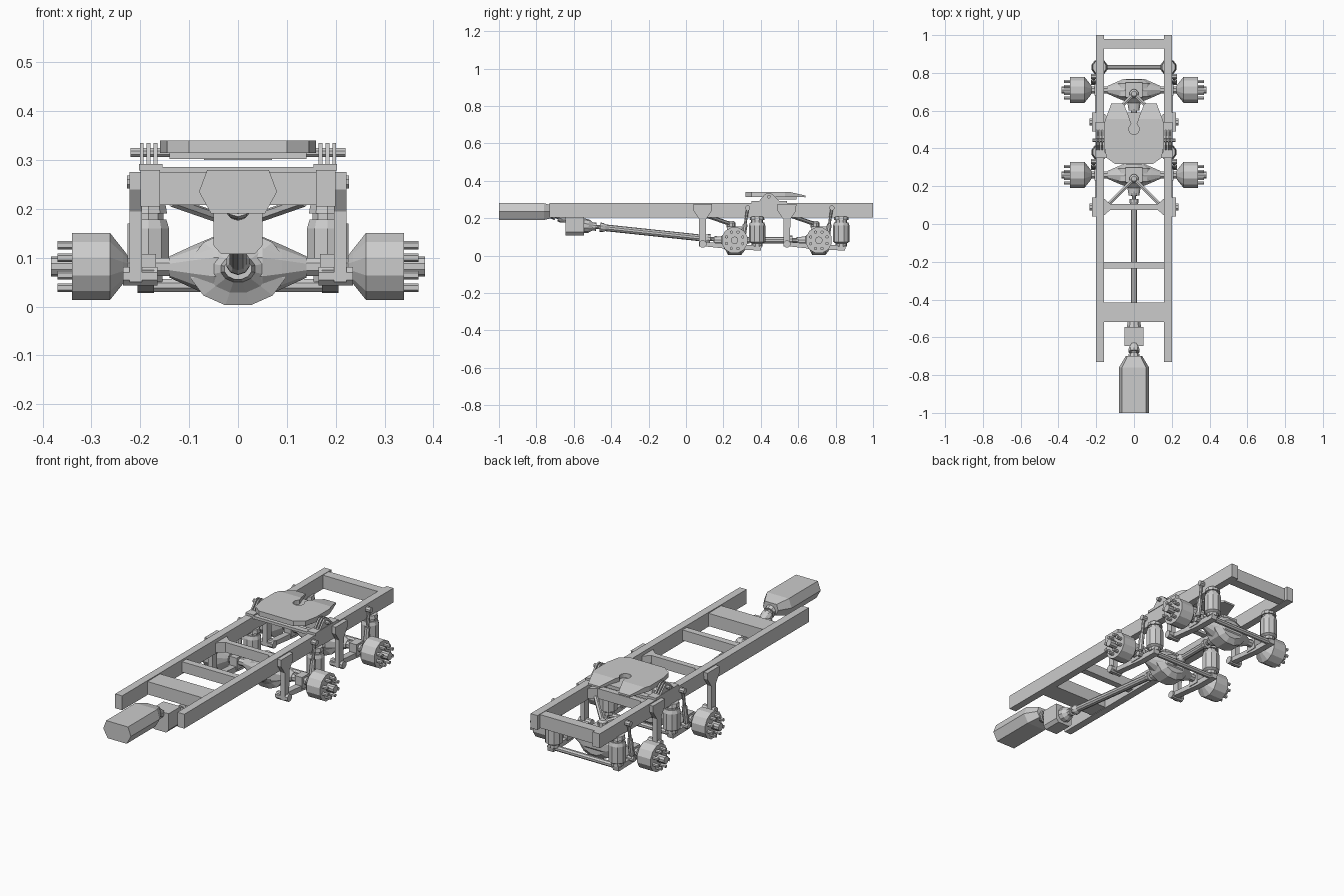
import bpy, bmesh, math
from mathutils import Vector

if "Cube" in bpy.data.objects:
    bpy.data.objects.remove(bpy.data.objects["Cube"])


def finish(name, bm):
    bmesh.ops.recalc_face_normals(bm, faces=bm.faces)
    me = bpy.data.meshes.new(name)
    bm.to_mesh(me)
    bm.free()
    ob = bpy.data.objects.new(name, me)
    bpy.context.collection.objects.link(ob)
    return ob


def box(name, x, y, z):
    bm = bmesh.new()
    vs = [bm.verts.new((a, b, c)) for c in z for a, b in
          ((x[0], y[0]), (x[1], y[0]), (x[1], y[1]), (x[0], y[1]))]
    bm.faces.new(vs[:4])
    bm.faces.new(vs[4:])
    for i in range(4):
        j = (i + 1) % 4
        bm.faces.new((vs[i], vs[j], vs[4 + j], vs[4 + i]))
    return finish(name, bm)


def lathe(name, p, q, profile, n=10, sx=1):
    """Rings of (distance, radius) from p in the direction of q."""
    p, d = Vector(p), (Vector(q) - Vector(p)).normalized()
    u = d.cross(Vector((0, 0, 1)))
    u = u.normalized() if u.length > .01 else Vector((1, 0, 0))
    w = d.cross(u)
    bm, rings = bmesh.new(), []
    for t, r in profile:
        ring = []
        for i in range(n):
            a = 2 * math.pi * (i + .5) / n
            ring.append(bm.verts.new(p + d * t + u * r * sx * math.cos(a) + w * r * math.sin(a)))
        rings.append(ring)
    for a, b in zip(rings, rings[1:]):
        for i in range(n):
            j = (i + 1) % n
            bm.faces.new((a[i], a[j], b[j], b[i]))
    bm.faces.new(rings[0])
    bm.faces.new(rings[-1])
    return finish(name, bm)


def rod(name, p, q, r, n=8):
    return lathe(name, p, q, [(0, r), ((Vector(q) - Vector(p)).length, r)], n)


def prism(name, pts, axis, lo, hi, bend=None):
    """Outline in the two remaining axes, extruded along axis."""
    def at(a, b, c):
        return {'x': (c, a, b), 'y': (a, c, b), 'z': (a, b, c)}[axis]
    bm = bmesh.new()
    f = bm.faces.new([bm.verts.new(at(a, b, lo)) for a, b in pts])
    ext = bmesh.ops.extrude_face_region(bm, geom=[f])
    move = Vector(at(0, 0, hi - lo))
    for v in ext['geom']:
        if isinstance(v, bmesh.types.BMVert):
            v.co += move
    if bend:
        bend(bm)
    return finish(name, bm)


def driveshaft(name, p, q, r):
    L = (Vector(q) - Vector(p)).length
    lathe(name, p, q, [(0, .018), (.02, .018), (.02, .011), (.04, .011), (.04, .025), (.055, .025),
                       (.07, r), (L - .07, r), (L - .055, .025), (L - .04, .025), (L - .04, .011),
                       (L - .02, .011), (L - .02, .018), (L, .018)], 10)


# Ladder frame
for s in (-1, 1):
    box("frame_rail", sorted((s * .16, s * .2)), (-.73, 1), (.205, .28))
for y0, y1, z0, z1 in ((.93, .98, .208, .278), (-.235, -.2, .215, .27), (-.52, -.415, .208, .275)):
    box("crossmember", (-.165, .165), (y0, y1), (z0, z1))

# Gearbox, tapering to its output
gear = prism("gearbox", [(-.08, .235), (-.063, .28), (.063, .28), (.08, .235), (.055, .19), (-.055, .19)],
             'y', -1, -.76)
prism_end = [v for v in gear.data.vertices if v.co.y > -.8]
bm = bmesh.new()
bm.from_mesh(gear.data)
end = [f for f in bm.faces if all(v.co.y > -.8 for v in f.verts)]
ext = bmesh.ops.extrude_face_region(bm, geom=end)
bmesh.ops.delete(bm, geom=end, context='FACES')
for v in ext['geom']:
    if isinstance(v, bmesh.types.BMVert):
        v.co = (v.co.x * .55, -.7, .235 + (v.co.z - .235) * .65)
bm.to_mesh(gear.data)
bm.free()
lathe("gearbox_joint", (0, -.71, .225), (0, -.6, .18),
      [(0, .03), (.02, .03), (.02, .018), (.035, .018), (.035, .03), (.05, .03), (.08, .02)])
# Transfer case
prism("transfer_case", [(-.05, .125), (-.05, .21), (.05, .21), (.05, .125), (.035, .108), (-.035, .108)],
      'y', -.645, -.545)
lathe("transfer_output", (0, -.55, .16), (0, -.4, .148), [(0, .04), (.03, .036), (.05, .022), (.07, .022)])

driveshaft("main_driveshaft", (0, -.5, .156), (0, .17, .085), .018)
driveshaft("inter_axle_driveshaft", (0, .32, .082), (0, .61, .082), .017)

for y in (.26, .71):
    # Axle, differential and pinion
    rod("axle_tube", (-.26, y, .081), (.26, y, .081), .02)
    lathe("axle_trumpets", (-.14, y, .081), (.14, y, .081),
          [(0, .022), (.05, .045), (.09, .062), (.19, .062), (.23, .045), (.28, .022)], 10)
    lathe("differential", (0, y - .11, .077), (0, y, .077),
          [(0, .022), (.04, .028), (.062, .05), (.075, .077), (.145, .077), (.165, .05)], 12, 1.3)
    box("differential_top", (-.045, .045), (y - .04, y + .04), (.13, .155))
    # V rod from differential up to the frame crossmember
    lathe("v_rod_pivot", (0, y - .02, .15), (0, y - .02, .2), [(0, .024), (.025, .024), (.035, .014)])
    for s in (-1, 1):
        rod("v_rod", (0, y - .02, .168), (s * .135, y - .155, .215), .011, 6)
    h = y - .17
    prism("suspension_crossmember", [(-.165, h - .05), (-.125, h - .015), (.125, h - .015), (.165, h - .05),
                                     (.165, h + .05), (.125, h + .015), (-.125, h + .015), (-.165, h + .05)],
          'z', .21, .262)
    rod("bag_crossbar", (-.18, y + .12, .043), (.18, y + .12, .043), .014)
    for s in (-1, 1):
        # Hub with drum and studs
        lathe("hub_drum", (s * .225, y, .082), (s, y, .082),
              [(0, .022), (.01, .036), (.037, .071), (.115, .071)], 12)
        rod("hub_cap", (s * .33, y, .082), (s * .383, y, .082), .02, 10)
        for i in range(8):
            a = math.pi * (i + .5) / 4
            b, c = y + .047 * math.cos(a), .082 + .047 * math.sin(a)
            rod("wheel_stud", (s * .335, b, c), (s * .37, b, c), .009, 6)
        # Hanger bracket
        prism("hanger_bracket", [(h - .05, .275), (h + .05, .275), (h + .048, .24), (h + .018, .195),
                                 (h + .016, .05), (h - .02, .05), (h - .02, .195), (h - .05, .24)],
              'x', *sorted((s * .197, s * .222)))
        rod("hanger_bushing", (s * .165, h, .062), (s * .236, h, .062), .02)
        # Trailing arm and axle clamp
        prism("trailing_arm", [(h - .015, .075), (h - .015, .052), (y + .02, .03), (y + .14, .028),
                               (y + .145, .055), (y + .03, .058)],
              'x', *sorted((s * .172, s * .206)))
        box("axle_clamp", sorted((s * .168, s * .21)), (y - .03, y + .03), (.045, .108))
        # Air spring
        lathe("air_spring", (s * .183, y + .12, .05), (s * .183, y + .12, 1),
              [(0, .03), (.016, .03), (.024, .044), (.11, .044), (.128, .038), (.128, .032), (.14, .032),
               (.14, .04), (.16, .036)], 10)
        # Shock absorber
        top, low = (s * .213, y + .07, .255), (s * .213, y + .04, .06)
        lathe("shock_absorber", low, top,
              [(0, .008), (.02, .008), (.02, .014), (.11, .014), (.11, .008), (.2, .008)], 8)
        for p in (top, low):
            rod("shock_mount", (s * .19, p[1], p[2]), (s * .227, p[1], p[2]), .014)


# Fifth wheel plate with keyhole slot and drooping rear ramps
def droop(bm):
    for yc in (.555,):
        bmesh.ops.bisect_plane(bm, geom=bm.verts[:] + bm.edges[:] + bm.faces[:],
                               plane_co=(0, yc, 0), plane_no=(0, 1, 0))
    for v in bm.verts:
        if v.co.y > .556:
            k = (v.co.y - .555) / .08
            v.co.z -= k * (.018 if v.co.z > .33 else .002)


half = [(.1, .318), (.145, .35), (.16, .42), (.16, .53), (.12, .638), (.055, .638), (.03, .575), (.014, .53)]
hole = [(.028 * math.cos(math.radians(a)), .502 + .028 * math.sin(math.radians(a)))
        for a in range(40, -221, -26)]
outline = half + hole + [(-x, y) for x, y in reversed(half)]
prism("coupling_plate", outline, 'z', .314, .34, droop)
prism("coupling_jaw", [(-.07, .43), (.07, .43), (.05, .59), (-.05, .59)], 'z', .3, .318)
box("coupling_rib", (-.14, .14), (.41, .47), (.302, .316))

# Coupling saddle on the rails
for s in (-1, 1):
    box("saddle_base", sorted((s * .155, s * .203)), (.35, .54), (.279, .292))
    for x in (.165, .179, .193):
        prism("saddle_lug", [(.385, .285), (.505, .285), (.465, .325), (.452, .335), (.432, .335), (.42, .325)],
              'x', *sorted((s * (x - .0), s * (x + .008))))
    rod("saddle_pin", (s * .14, .443, .315), (s * .22, .443, .315), .01)
for y in (.365, .525):
    box("saddle_crossbar", (-.16, .16), (y - .015, y + .015), (.272, .286))
